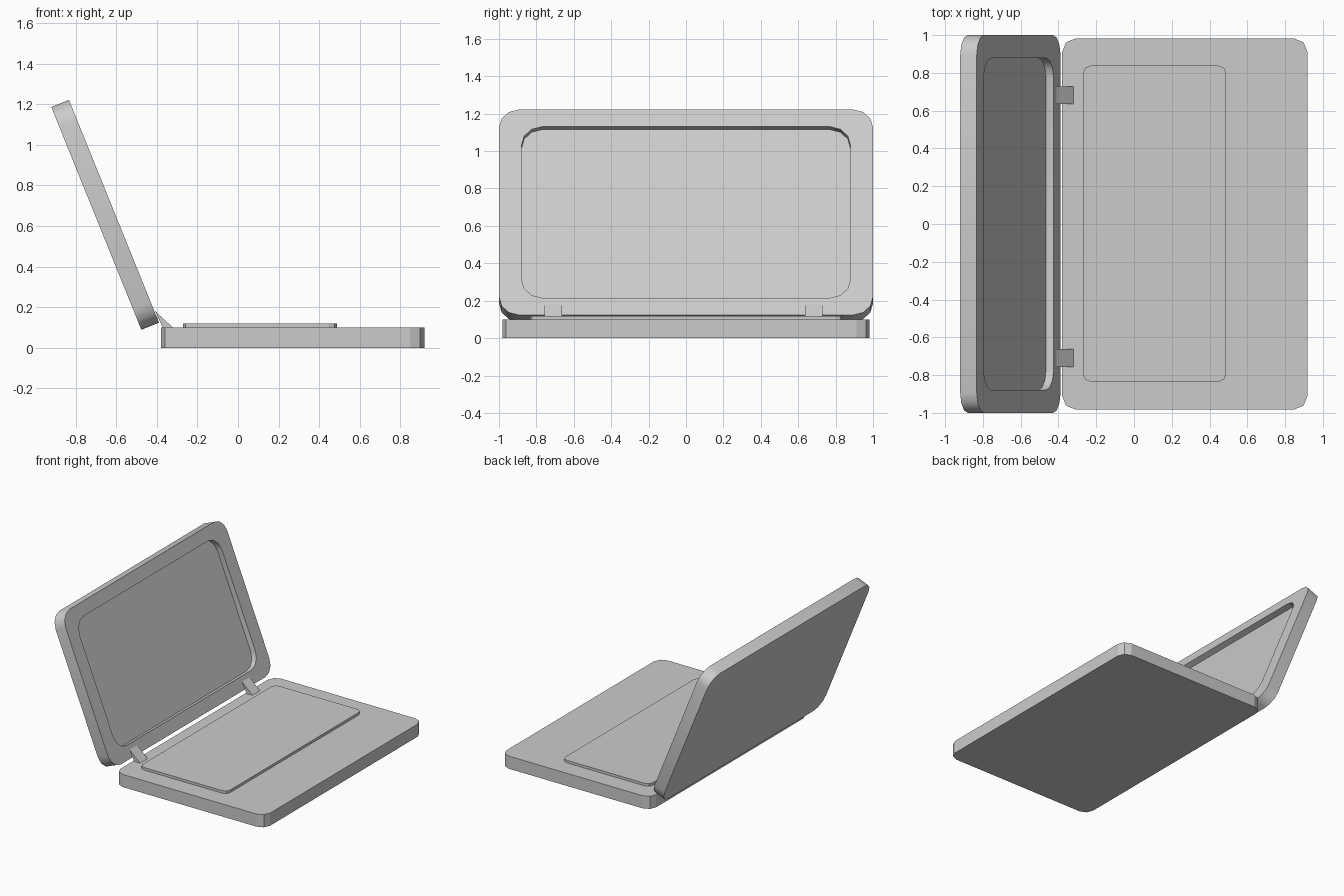
import bpy, bmesh
from math import sin, cos, pi, atan2
from mathutils import Matrix

if "Cube" in bpy.data.objects:
    bpy.data.objects.remove(bpy.data.objects["Cube"])


def rounded(x0, x1, y0, y1, r, segs):
    """Counter-clockwise outline of a rounded rectangle."""
    pts = []
    for i, (cx, cy) in enumerate([(x1 - r, y1 - r), (x0 + r, y1 - r),
                                  (x0 + r, y0 + r), (x1 - r, y0 + r)]):
        for k in range(segs + 1):
            a = i * pi / 2 + k / segs * pi / 2
            pts.append((cx + r * cos(a), cy + r * sin(a)))
    return pts


def loft(name, rings, smooth=None, matrix=None):
    """Bridge successive (outline, z) rings and cap both ends."""
    bm = bmesh.new()
    loops = [[bm.verts.new((x, y, z)) for x, y in pts] for pts, z in rings]
    n = len(loops[0])
    for a, b in zip(loops, loops[1:]):
        for i in range(n):
            j = (i + 1) % n
            bm.faces.new((a[i], a[j], b[j], b[i]))
    bm.faces.new(loops[0][::-1])
    bm.faces.new(loops[-1])
    if matrix:
        bm.transform(matrix)
    bmesh.ops.recalc_face_normals(bm, faces=bm.faces)
    me = bpy.data.meshes.new(name)
    bm.to_mesh(me)
    bm.free()
    ob = bpy.data.objects.new(name, me)
    bpy.context.collection.objects.link(ob)
    if smooth:
        bpy.ops.object.select_all(action='DESELECT')
        ob.select_set(True)
        bpy.context.view_layer.objects.active = ob
        bpy.ops.object.shade_smooth_by_angle(angle=smooth)
    return ob


# Base slab and raised keyboard panel
deck = rounded(-0.38, 0.918, -0.982, 0.982, 0.07, 2)
loft("base", [(deck, 0), (deck, 0.099)])
keys = rounded(-0.27, 0.488, -0.835, 0.838, 0.04, 2)
loft("keyboard_panel", [(keys, 0.099), (keys, 0.119)])

# Lid: built flat (x = up the lid, z = out of the screen), then tilted back
H, T = 1.184, 0.094
tilt = atan2(0.444, 1.098)
up = (-sin(tilt), 0, cos(tilt))
out = (cos(tilt), 0, sin(tilt))
lid_matrix = Matrix(((up[0], 0, out[0], -0.389),
                     (0, 1, 0, 0),
                     (up[2], 0, out[2], 0.124),
                     (0, 0, 0, 1)))
shell = rounded(0, H, -1, 1, 0.105, 3)
screen = rounded(0.098, H - 0.098, -0.88, 0.88, 0.11, 3)
loft("screen_lid", [(shell, -T), (shell, 0), (screen, 0), (screen, -0.043)],
     smooth=pi / 4, matrix=lid_matrix)

# Wedge hinges between base and lid (profile in x-z, extruded along y)
wedge = [(-0.409, 0.182), (-0.37, 0.099), (-0.32, 0.099)]
to_xz = Matrix(((1, 0, 0, 0), (0, 0, 1, 0), (0, 1, 0, 0), (0, 0, 0, 1)))
for label, y in (("left", -0.71), ("right", 0.682)):
    loft("hinge_" + label, [(wedge, y - 0.047), (wedge, y + 0.047)], matrix=to_xz)
